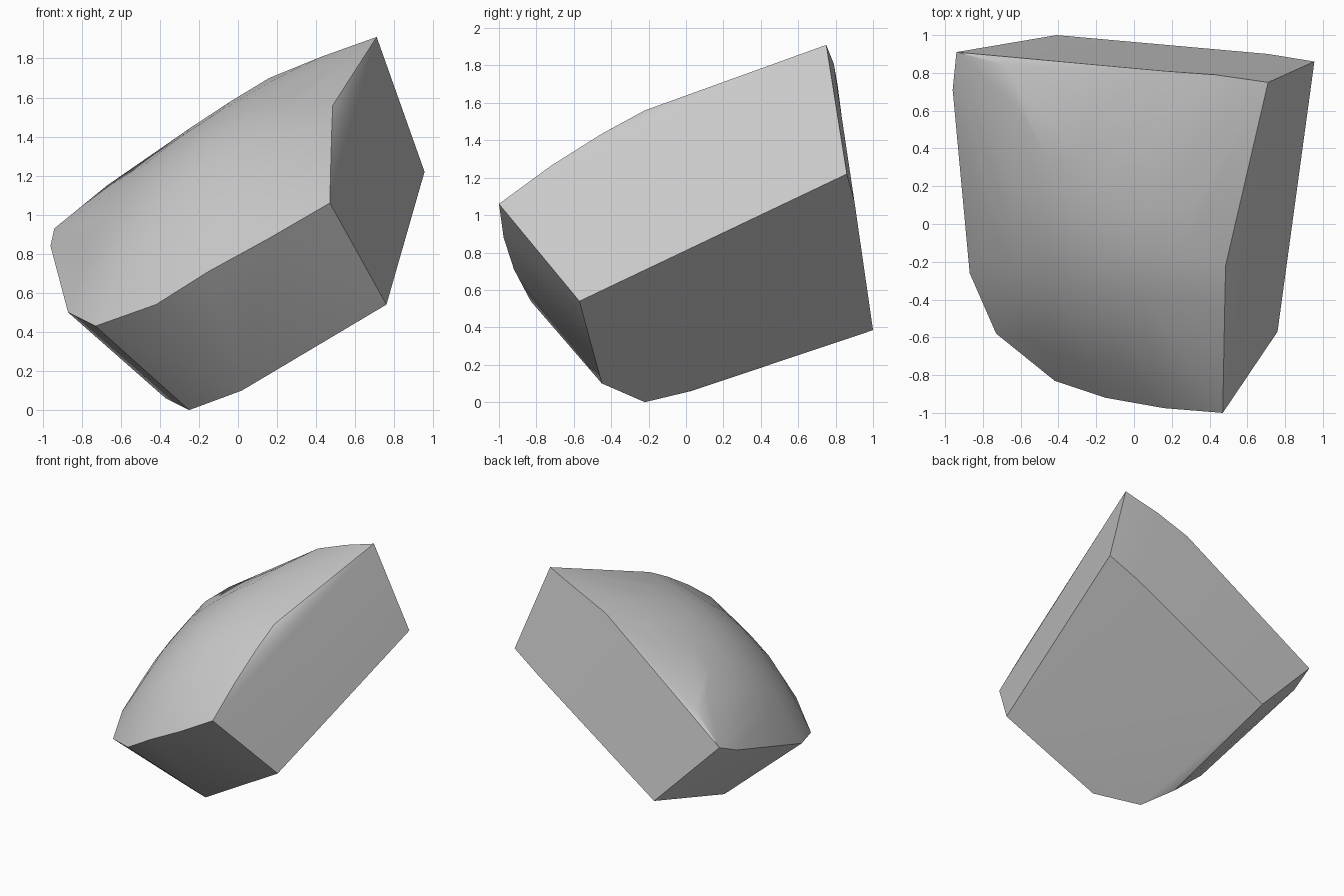
import bpy, bmesh, math
from mathutils import Vector

cube = bpy.data.objects.get("Cube")
if cube:
    bpy.data.objects.remove(cube, do_unlink=True)

# Outline of the domed top: four edges between its corners
front = [(.47, -1, 1.06), (.16, -.975, .88), (-.15, -.92, .71), (-.42, -.83, .54), (-.73, -.58, .43)]
left = [front[-1], (-.87, -.26, .5), (-.96, .71, .84), (-.94, .91, .93)]
right = [front[0], (.475, -.72, 1.265), (.48, -.45, 1.435), (.485, -.22, 1.56), (.55, .22, 1.71), (.71, .75, 1.91)]
back = [right[-1], (.43, .79, 1.81), (.16, .81, 1.7), (-.25, .825, 1.425), (-.67, .84, 1.15), left[-1]]

# Outline of the flat base, with its rounded corner
base = [(.955, .86, 1.22), (.76, -.57, .54), (.02, -.45, .1), (-.25, -.22, 0),
        (-.37, .03, .06), (-.41, 1, .385), (.49, .922, .942), (.71, .9, 1.076)]

SEGMENTS = 8
DOME_HEIGHT = 0.17


def along(path, t):
    """Point at the fraction t of the path's length."""
    pts = [Vector(p) for p in path]
    lengths = [(b - a).length for a, b in zip(pts, pts[1:])]
    rest = t * sum(lengths)
    for a, b, length in zip(pts, pts[1:], lengths):
        if rest <= length:
            return a.lerp(b, rest / length)
        rest -= length
    return pts[-1]


def dome_point(u, v):
    """Patch between the four edges, raised in the middle."""
    f, b = along(front, u), along(back, u)
    r, l = along(right, v), along(left, v)
    d, e, a, k = (Vector(p) for p in (front[0], front[-1], back[0], back[-1]))
    flat = d.lerp(e, u).lerp(a.lerp(k, u), v)
    lift = DOME_HEIGHT * 16 * u * (1 - u) * v * (1 - v)
    return f.lerp(b, v) + r.lerp(l, u) - flat + up * lift


up = (Vector(back[0]) - Vector(front[0])).cross(Vector(back[-1]) - Vector(front[0])).normalized()

# Chunk: dome and base wrapped in one closed skin
bm = bmesh.new()
for p in front + left[1:] + right[1:] + back[1:-1] + base:
    bm.verts.new(p)
for i in range(1, SEGMENTS):
    for j in range(1, SEGMENTS):
        bm.verts.new(dome_point(i / SEGMENTS, j / SEGMENTS))
hull = bmesh.ops.convex_hull(bm, input=bm.verts[:])
loose = {g for g in hull["geom_interior"] + hull["geom_unused"] if isinstance(g, bmesh.types.BMVert)}
bmesh.ops.delete(bm, geom=[v for v in loose if not v.link_faces], context='VERTS')
bmesh.ops.dissolve_limit(bm, angle_limit=math.radians(1.5), verts=bm.verts[:], edges=bm.edges[:])
bmesh.ops.recalc_face_normals(bm, faces=bm.faces[:])
mesh = bpy.data.meshes.new("rock_chunk")
bm.to_mesh(mesh)
bm.free()

chunk = bpy.data.objects.new("rock_chunk", mesh)
bpy.context.collection.objects.link(chunk)

# Plain grey material
grey = bpy.data.materials.new("stone_grey")
grey.use_nodes = True
grey.diffuse_color = (.6, .6, .6, 1)
grey.node_tree.nodes["Principled BSDF"].inputs["Base Color"].default_value = (.6, .6, .6, 1)
mesh.materials.append(grey)

# Smooth dome with sharp rims
bpy.ops.object.select_all(action='DESELECT')
chunk.select_set(True)
bpy.context.view_layer.objects.active = chunk
bpy.ops.object.shade_smooth_by_angle(angle=math.radians(30))
